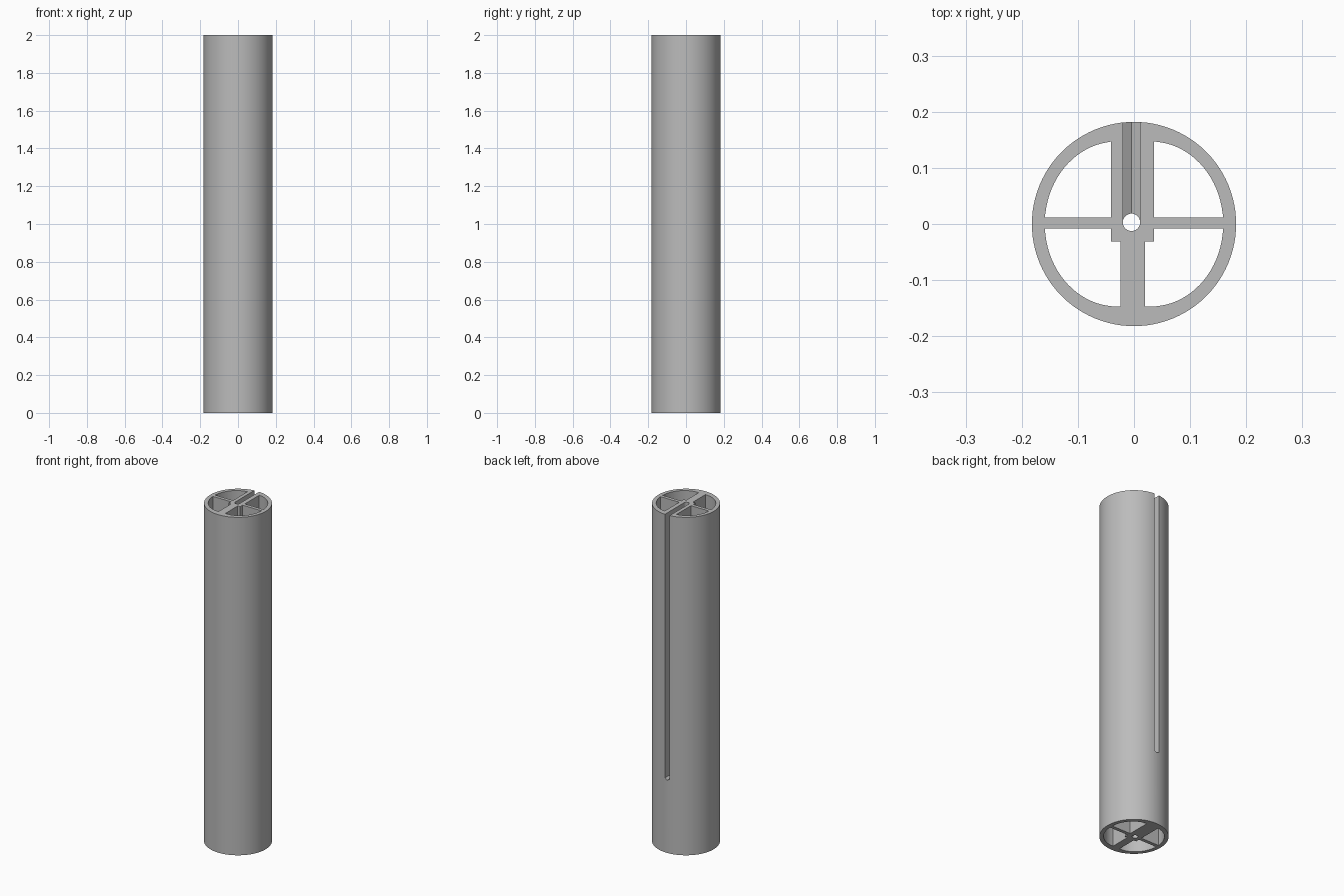
import bpy, bmesh, math

HEIGHT, RADIUS = 2.0, 0.182

cube = bpy.data.objects.get("Cube")
if cube:
    bpy.data.objects.remove(cube, do_unlink=True)

grey = bpy.data.materials.new("plain_grey")
grey.use_nodes = True
tone = (0.5, 0.5, 0.5, 1)
grey.diffuse_color = tone
grey.node_tree.nodes["Principled BSDF"].inputs["Base Color"].default_value = tone


def extrude(name, points, move):
    """Solid made by sweeping a closed outline along a vector."""
    bm = bmesh.new()
    face = bm.faces.new([bm.verts.new(p) for p in points])
    swept = bmesh.ops.extrude_face_region(bm, geom=[face])["geom"]
    bmesh.ops.translate(bm, vec=move, verts=[v for v in swept if isinstance(v, bmesh.types.BMVert)])
    bmesh.ops.recalc_face_normals(bm, faces=bm.faces)
    mesh = bpy.data.meshes.new(name)
    bm.to_mesh(mesh)
    bm.free()
    mesh.materials.append(grey)
    obj = bpy.data.objects.new(name, mesh)
    bpy.context.collection.objects.link(obj)
    return obj


def circle(cx, cy, r, count, z):
    steps = [2 * math.pi * i / count for i in range(count)]
    return [(cx + r * math.cos(a), cy + r * math.sin(a), z) for a in steps]


def pocket_arc(sx, sy, count=20):
    """Curved outer wall of one pocket, from the cross web to the spoke."""
    start, end = 0.07, math.pi / 2
    steps = [start + (end - start) * i / count for i in range(count + 1)]
    return [(sx * (0.03 + 0.129 * math.cos(a)), sy * 0.147 * math.sin(a)) for a in steps]


# Outer tube body
body = extrude("slotted_tube", circle(0, 0, RADIUS, 96, 0), (0, 0, HEIGHT))

# Four lengthwise pockets around the hub and webs
WEB_TOP, WEB_BOTTOM, STEP = 0.012, -0.008, -0.031
cutters = []
for side, sx, hub, spoke in (("left", 1, 0.036, 0.02), ("right", -1, -0.041, -0.024)):
    back = [p for p in pocket_arc(sx, 1) if abs(p[0]) > abs(hub) and p[1] > WEB_TOP]
    back += [(hub, 0.147), (hub, WEB_TOP), (sx * 0.159, WEB_TOP)]
    front = [p for p in pocket_arc(sx, -1) if abs(p[0]) > abs(spoke) and p[1] < WEB_BOTTOM]
    front += [(spoke, -0.147), (spoke, STEP), (hub, STEP), (hub, WEB_BOTTOM), (sx * 0.159, WEB_BOTTOM)]
    for place, outline in (("back", back), ("front", front)):
        points = [(x, y, -0.1) for x, y in outline]
        cutters.append(extrude(f"{place}_{side}_pocket_cutter", points, (0, 0, HEIGHT + 0.2)))

# Central bore
HUB_X = -0.0045
cutters.append(extrude("bore_cutter", circle(HUB_X, 0.003, 0.0155, 32, -0.1), (0, 0, HEIGHT + 0.2)))

# Back slot with a shallow pointed floor, open at the top
half = 0.0153
slot = [(HUB_X - half, 0.003, HEIGHT + 0.1), (HUB_X - half, 0.003, 0.44), (HUB_X, 0.003, 0.43),
        (HUB_X + half, 0.003, 0.44), (HUB_X + half, 0.003, HEIGHT + 0.1)]
cutters.append(extrude("slot_cutter", slot, (0, 0.3, 0)))

bpy.ops.object.select_all(action="DESELECT")
bpy.context.view_layer.objects.active = body
body.select_set(True)
for cutter in cutters:
    cutter.hide_render = True
    cut = body.modifiers.new(cutter.name, "BOOLEAN")
    cut.operation, cut.solver, cut.object = "DIFFERENCE", "EXACT", cutter
    bpy.ops.object.modifier_apply(modifier=cut.name)
    bpy.data.objects.remove(cutter, do_unlink=True)
bpy.ops.object.shade_smooth_by_angle(angle=math.radians(30))
